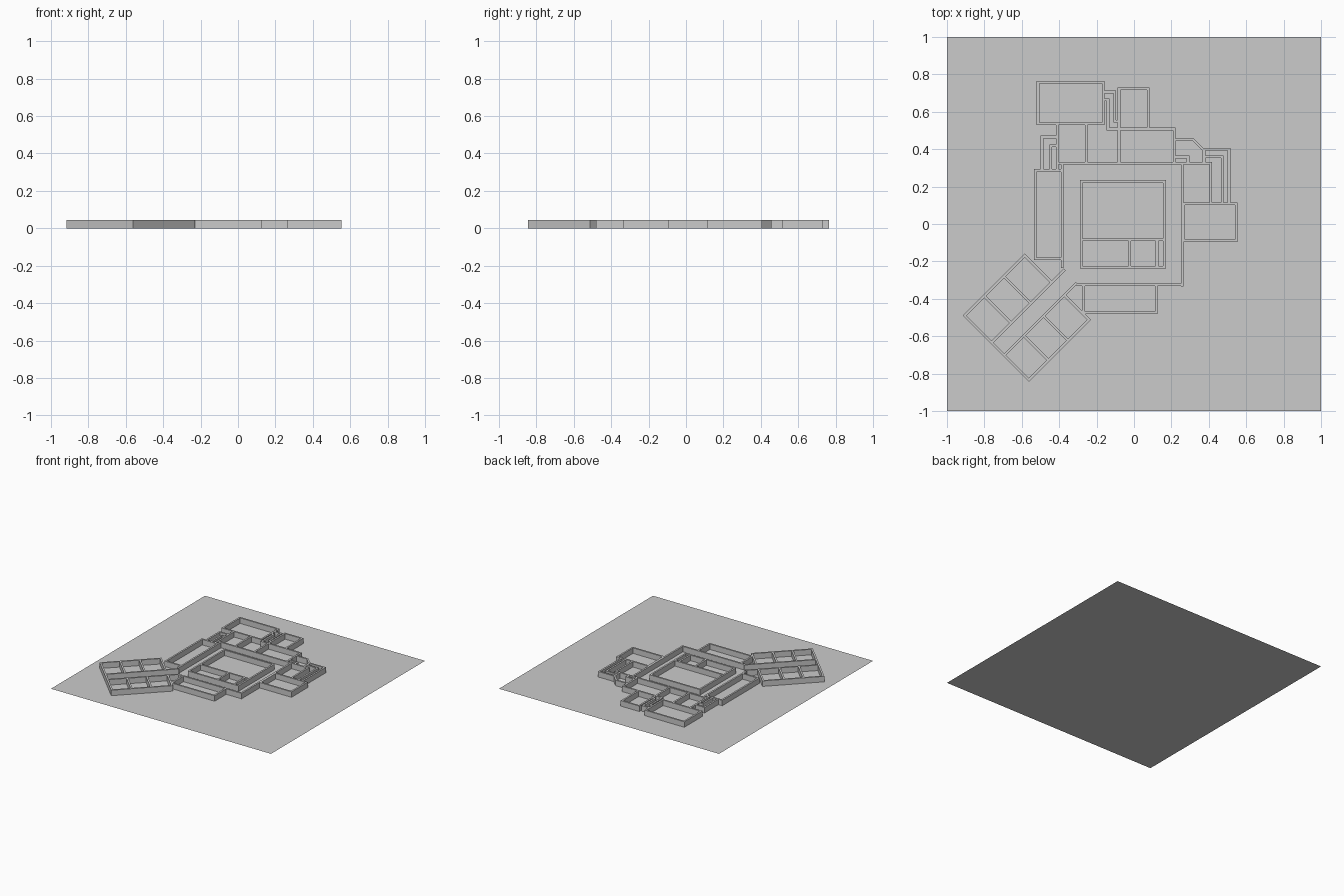
import bpy
import bmesh
from math import radians
from mathutils import Matrix, Vector

WALL_HEIGHT = 0.045
HALF_THICKNESS = 0.007

if "Cube" in bpy.data.objects:
    bpy.data.objects.remove(bpy.data.objects["Cube"], do_unlink=True)

grey = bpy.data.materials.new("plain grey")
grey.use_nodes = True
grey.diffuse_color = (0.6, 0.6, 0.6, 1)
grey.node_tree.nodes["Principled BSDF"].inputs["Base Color"].default_value = grey.diffuse_color


def finish(name, bm):
    mesh = bpy.data.meshes.new(name)
    bm.to_mesh(mesh)
    bm.free()
    mesh.materials.append(grey)
    item = bpy.data.objects.new(name, mesh)
    bpy.context.collection.objects.link(item)
    return item


def side_offset(before, after):
    """Mitred sideways offset between two wall directions."""
    normals = [Vector((-d.y, d.x)) for d in (before, after)]
    miter = (normals[0] + normals[1]).normalized()
    return miter * HALF_THICKNESS / miter.dot(normals[0])


def add_path(bm, path, closed):
    points = [Vector(p) for p in path]
    count = len(points)
    spans = count if closed else count - 1
    steps = [(points[(i + 1) % count] - points[i]).normalized() for i in range(spans)]
    rings = []
    for i, point in enumerate(points):
        before = steps[i - 1] if closed or i else steps[i]
        after = steps[i] if i < spans else steps[i - 1]
        side = side_offset(before, after)
        rings.append([bm.verts.new((*(point + side * s), z))
                      for s, z in ((-1, 0), (1, 0), (1, WALL_HEIGHT), (-1, WALL_HEIGHT))])
    for i in range(spans):
        a, b = rings[i], rings[(i + 1) % count]
        for k in range(4):
            bm.faces.new((a[k], a[(k + 1) % 4], b[(k + 1) % 4], b[k]))
    if not closed:
        bm.faces.new(rings[0])
        bm.faces.new(rings[-1])


def walls(name, *paths, closed=False):
    bm = bmesh.new()
    for path in paths:
        add_path(bm, path, closed)
    bmesh.ops.recalc_face_normals(bm, faces=bm.faces)
    return finish(name, bm)


def room(name, left, right, front, back):
    return walls(name, [(left, front), (right, front), (right, back), (left, back)], closed=True)


# Ground sheet
bm = bmesh.new()
bmesh.ops.create_grid(bm, x_segments=1, y_segments=1, size=1)
finish("ground", bm)

# Central block with its partitions
room("central_block", -0.283, 0.163, -0.231, 0.227)
walls("central_partitions",
      [(-0.283, -0.085), (0.163, -0.085)],
      [(-0.022, -0.085), (-0.022, -0.231)],
      [(0.123, -0.085), (0.123, -0.231)])

# Walls of the ring hall around the block
walls("ring_hall_back_wall", [(-0.418, 0.324), (0.41, 0.324), (0.41, 0.108)])
walls("ring_hall_left_wall", [(-0.383, 0.324), (-0.383, -0.235)])
walls("ring_hall_right_wall", [(0.258, 0.324), (0.258, -0.333)])
walls("ring_hall_front_wall", [(-0.307, -0.325), (0.258, -0.325)])

# Rooms off the hall
room("back_hall", -0.513, -0.164, 0.535, 0.758)
walls("back_tower_room", [(-0.08, 0.508), (-0.08, 0.723), (0.076, 0.723), (0.076, 0.508)])
walls("side_room_west", [(-0.383, 0.286), (-0.527, 0.286), (-0.527, -0.186), (-0.383, -0.186)])
room("side_room_east", 0.265, 0.547, -0.09, 0.108)
walls("front_room", [(-0.27, -0.325), (-0.27, -0.475), (0.118, -0.475), (0.118, -0.325)])
walls("back_room_partitions",
      [(-0.411, 0.535), (-0.411, 0.286)],
      [(-0.255, 0.535), (-0.255, 0.324)],
      [(-0.08, 0.508), (-0.08, 0.324)],
      [(0.215, 0.324), (0.215, 0.508), (-0.08, 0.508)])

# Narrow linking corridors
walls("back_corridor",
      [(-0.164, 0.706), (-0.102, 0.706), (-0.102, 0.55), (-0.08, 0.55)],
      [(-0.164, 0.664), (-0.139, 0.664), (-0.139, 0.508), (-0.08, 0.508)])
walls("west_corridor",
      [(-0.411, 0.465), (-0.492, 0.465), (-0.492, 0.286)],
      [(-0.411, 0.418), (-0.445, 0.418), (-0.445, 0.286)])
walls("east_corridor",
      [(0.215, 0.45), (0.318, 0.45), (0.369, 0.399), (0.508, 0.399), (0.508, 0.108)],
      [(0.215, 0.358), (0.289, 0.358), (0.289, 0.324)],
      [(0.374, 0.399), (0.374, 0.324)],
      [(0.374, 0.36), (0.471, 0.36), (0.471, 0.108)])

# Diagonal wing: laid out along its corridor, then turned
END, TIP = -0.987, -0.532
LEFT_OUT, LEFT_IN, RIGHT_IN, RIGHT_OUT = 0.294, 0.09, -0.006, -0.192
wing = [
    walls("wing_outer_wall",
          [(TIP, LEFT_IN), (TIP, LEFT_OUT), (END, LEFT_OUT),
           (END, RIGHT_OUT), (TIP, RIGHT_OUT), (TIP, RIGHT_IN)]),
    walls("wing_corridor_walls",
          [(END, LEFT_IN), (-0.433, LEFT_IN)],
          [(END, RIGHT_IN), (-0.44, RIGHT_IN)]),
    walls("wing_cell_partitions",
          *[[(u, a), (u, b)] for u in (-0.69, -0.838)
            for a, b in ((LEFT_OUT, LEFT_IN), (RIGHT_IN, RIGHT_OUT))]),
]
for part in wing:
    part.data.transform(Matrix.Rotation(radians(45), 4, "Z"))
